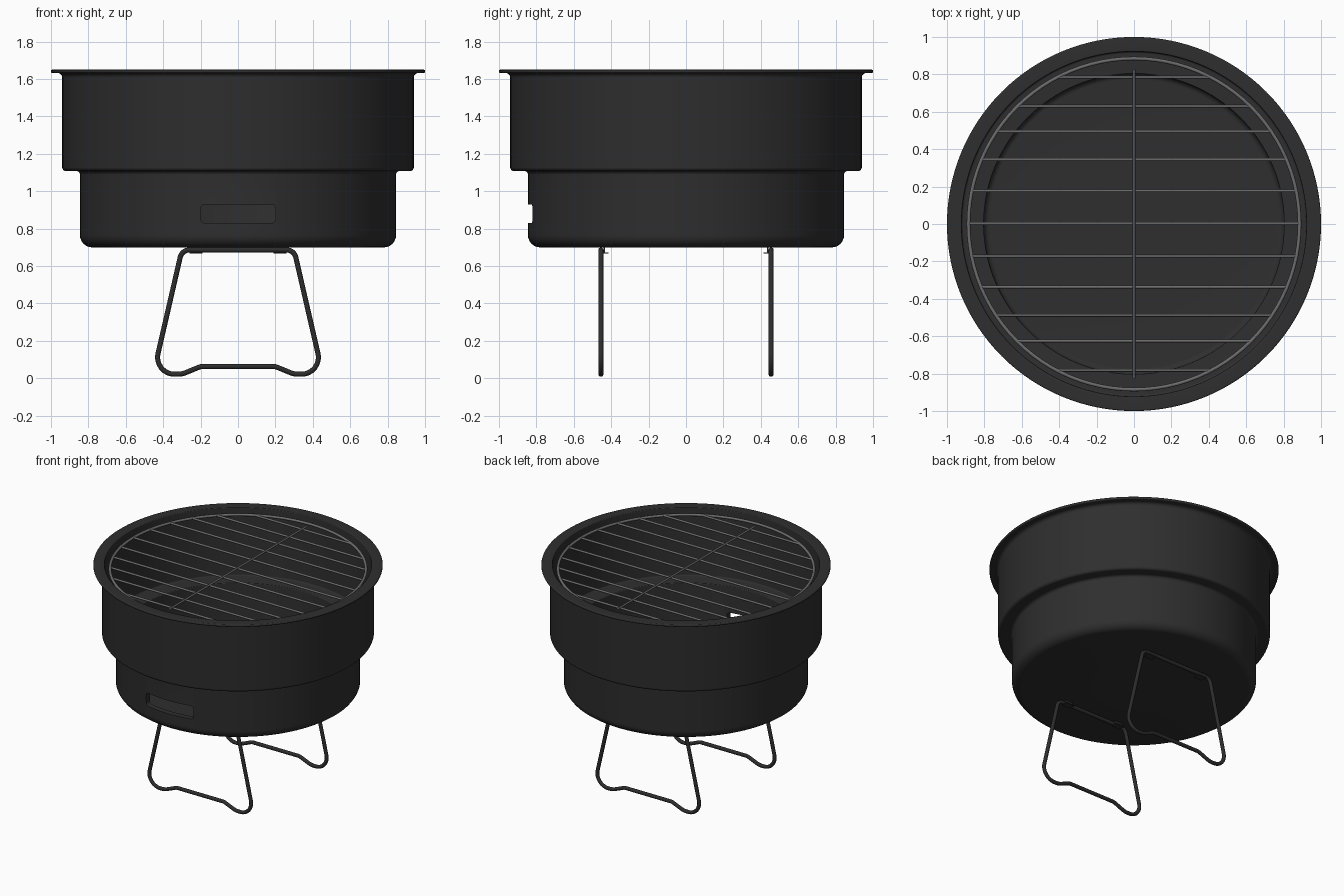
import bpy, bmesh, math
from mathutils import Vector

if "Cube" in bpy.data.objects:
    bpy.data.objects.remove(bpy.data.objects["Cube"])


def material(name, rgb):
    m = bpy.data.materials.new(name)
    m.diffuse_color = (*rgb, 1)
    m.use_nodes = True
    m.node_tree.nodes["Principled BSDF"].inputs["Base Color"].default_value = m.diffuse_color
    return m


BLACK = material("black enamel", (0.028, 0.028, 0.028))
WIRE = material("black wire", (0.026, 0.026, 0.026))
STEEL = material("grey steel", (0.15, 0.15, 0.15))


def rounded(points, cyclic=False, steps=6):
    """Round the corners of a list of (a, b, radius) points."""
    out, n = [], len(points)
    for i, (a, b, r) in enumerate(points):
        p = Vector((a, b))
        if r == 0 or (not cyclic and i in (0, n - 1)):
            out.append(p)
            continue
        u = (Vector(points[i - 1][:2]) - p).normalized()
        v = (Vector(points[(i + 1) % n][:2]) - p).normalized()
        half = u.angle(v) / 2
        t = r / math.tan(half)
        s, e = p + u * t, p + v * t
        c = p + (u + v).normalized() * (r / math.sin(half))
        for k in range(steps + 1):
            d = s.lerp(e, k / steps) - c
            out.append(c + d.normalized() * r)
    return out


def add_object(name, bm, mat):
    bmesh.ops.recalc_face_normals(bm, faces=bm.faces)
    me = bpy.data.meshes.new(name)
    bm.to_mesh(me)
    bm.free()
    ob = bpy.data.objects.new(name, me)
    me.materials.append(mat)
    bpy.context.collection.objects.link(ob)
    return ob


def select(ob):
    bpy.ops.object.select_all(action='DESELECT')
    ob.select_set(True)
    bpy.context.view_layer.objects.active = ob


def wire(name, paths, radius, mat, cyclic=False, res=4):
    cu = bpy.data.curves.new(name, 'CURVE')
    cu.dimensions = '3D'
    cu.bevel_depth, cu.bevel_resolution, cu.use_fill_caps = radius, res, True
    for path in paths:
        sp = cu.splines.new('POLY')
        sp.points.add(len(path) - 1)
        for q, co in zip(sp.points, path):
            q.co = (*co, 1)
        sp.use_cyclic_u = cyclic
    cu.materials.append(mat)
    ob = bpy.data.objects.new(name, cu)
    bpy.context.collection.objects.link(ob)
    select(ob)
    bpy.ops.object.convert(target='MESH')
    return ob


# Bowl: closed wall profile (radius, height, corner) revolved round z
profile = rounded([
    (0.3, 0.70, 0), (0.845, 0.70, 0.065), (0.845, 1.108, 0.02),
    (0.94, 1.108, 0.02), (0.94, 1.632, 0.024), (1.0, 1.632, 0.007),
    (1.0, 1.65, 0.007), (0.922, 1.65, 0.006), (0.922, 1.13, 0.01),
    (0.803, 1.13, 0.006), (0.803, 0.72, 0.03), (0.3, 0.72, 0)])
SEG = 128
bm = bmesh.new()
rings = [[bm.verts.new((p.x * math.cos(2 * math.pi * k / SEG),
                        p.x * math.sin(2 * math.pi * k / SEG), p.y))
          for k in range(SEG)] for p in profile]
for r0, r1 in zip(rings, rings[1:]):
    for k in range(SEG):
        j = (k + 1) % SEG
        bm.faces.new((r0[k], r0[j], r1[j], r1[k]))
bm.faces.new(rings[0])
bm.faces.new(rings[-1])
bowl = add_object("bowl", bm, BLACK)

# Air vent cut through the front wall
bm = bmesh.new()
outline = rounded([(-0.2, 0.83, 0.022), (0.2, 0.83, 0.022),
                   (0.2, 0.93, 0.022), (-0.2, 0.93, 0.022)], True)
base = bm.faces.new([bm.verts.new((p.x, -1.1, p.y)) for p in outline])
ext = bmesh.ops.extrude_face_region(bm, geom=[base])
bmesh.ops.translate(bm, vec=(0, 0.5, 0),
                    verts=[g for g in ext["geom"] if isinstance(g, bmesh.types.BMVert)])
cutter = add_object("vent_cutter", bm, BLACK)
cutter.hide_render = True
mod = bowl.modifiers.new("vent", 'BOOLEAN')
mod.object, mod.operation, mod.solver = cutter, 'DIFFERENCE', 'EXACT'
select(bowl)
bpy.ops.object.modifier_apply(modifier="vent")
bpy.data.objects.remove(cutter)
select(bowl)
bpy.ops.object.shade_smooth_by_angle(angle=math.radians(35))

# Cooking grate: ring, parallel bars and one cross bar
R, Z = 0.885, 1.612
wire("grate_ring", [[(R * math.cos(2 * math.pi * k / 96), R * math.sin(2 * math.pi * k / 96), Z)
                     for k in range(96)]], 0.010, STEEL, True)
bars = []
for y in (0.785, 0.63, 0.495, 0.345, 0.178, 0.003, -0.172, -0.337, -0.488, -0.625, -0.782):
    x = math.sqrt(R * R - y * y)
    bars.append([(-x, y, Z), (x, y, Z)])
wire("grate_bars", bars, 0.008, STEEL)
wire("grate_cross_bar", [[(0, -0.825, Z + 0.008), (0, 0.825, Z + 0.008)]], 0.007, STEEL)

# Wire legs: half outline mirrored into a closed loop, with retaining clips
half = [(0.30, 0.686, 0.05), (0.453, 0.022, 0.09), (0.30, 0.022, 0.12), (0.20, 0.063, 0.06)]
loop = rounded(half + [(-x, z, r) for x, z, r in reversed(half)], True, 10)
for side, y in (("front", -0.455), ("back", 0.455)):
    wire(side + "_leg", [[(p.x, y, p.y) for p in loop]], 0.0135, WIRE, True)
    inward = -math.copysign(1, y)
    for label, x in (("left", -0.225), ("right", 0.225)):
        bm = bmesh.new()
        for cy, cz, sy, sz in ((y + inward * 0.015, 0.671, 0.05, 0.005),
                               (y + inward * 0.018, 0.686, 0.006, 0.032)):
            vs = bmesh.ops.create_cube(bm, size=1)["verts"]
            bmesh.ops.scale(bm, vec=(0.07, sy, sz), verts=vs)
            bmesh.ops.translate(bm, vec=(x, cy, cz), verts=vs)
        add_object(f"{side}_{label}_clip", bm, WIRE)
